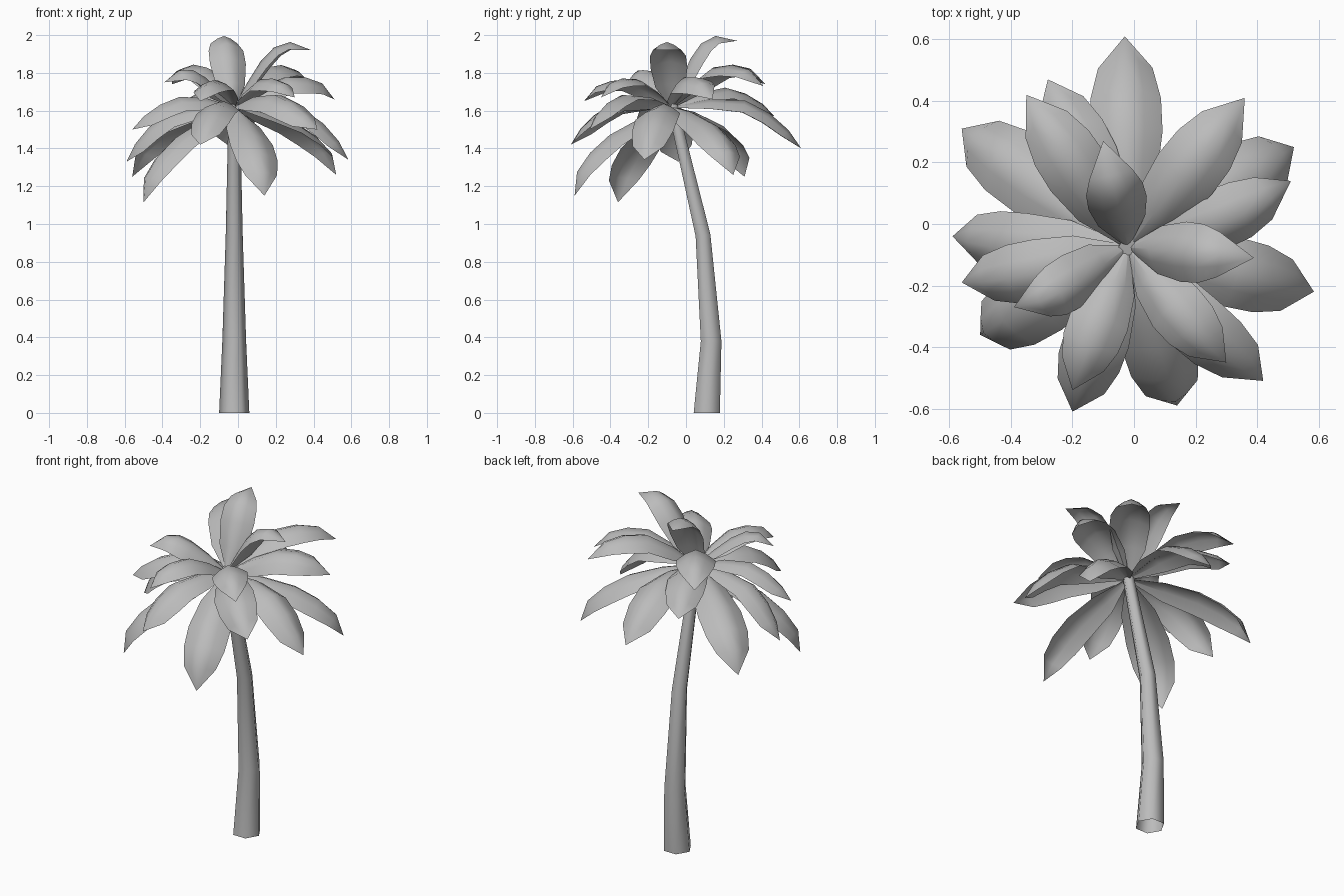
import bpy, bmesh, math
from mathutils import Matrix, Vector

cube = bpy.data.objects.get("Cube")
if cube:
    bpy.data.objects.remove(cube, do_unlink=True)

grey = bpy.data.materials.new("plain_grey")
grey.use_nodes = True
colour = (0.5, 0.5, 0.5, 1)
grey.diffuse_color = colour
grey.node_tree.nodes["Principled BSDF"].inputs["Base Color"].default_value = colour

CROWN = Vector((-0.02, -0.075, 1.62))


def finish(bm, name):
    """Turn a bmesh into a smooth shaded object."""
    mesh = bpy.data.meshes.new(name)
    bmesh.ops.recalc_face_normals(bm, faces=bm.faces)
    for f in bm.faces:
        f.smooth = len(f.verts) < 6
    bm.to_mesh(mesh)
    bm.free()
    mesh.materials.append(grey)
    obj = bpy.data.objects.new(name, mesh)
    bpy.context.collection.objects.link(obj)
    return obj


def make_trunk():
    """Six sided tapering trunk, open below, along a bent path of (y, z, radius, tilt)."""
    path = [(0.11, 0, 0.08, 0), (0.133, 0.38, 0.063, 0),
            (0.09, 0.94, 0.045, 0.15), (-0.075, 1.64, 0.03, 0.25)]
    bm = bmesh.new()
    rings = []
    for y, z, r, tilt in path:
        ring = []
        for i in range(6):
            a = math.tau * i / 6
            dy = r * math.sin(a)
            ring.append(bm.verts.new((CROWN.x + r * math.cos(a), y + dy, z + dy * tilt)))
        rings.append(ring)
    for low, high in zip(rings, rings[1:]):
        for i in range(6):
            j = (i + 1) % 6
            bm.faces.new((low[i], low[j], high[j], high[i]))
    bm.faces.new(rings[-1])
    return finish(bm, "trunk")


STATIONS = (0, 0.25, 0.5, 0.7, 0.87)
WIDTHS = (0.07, 0.8, 1, 0.97, 0.75)


def make_leaf(name, tip, arch, roll):
    """Leaf blade bowed away from the line crown to tip, folded along the midrib and rolled."""
    tip = Vector(tip)
    chord = tip - CROWN
    side = Vector((-chord.y, chord.x, 0)).normalized()
    side.rotate(Matrix.Rotation(math.radians(roll), 3, chord))
    bow = chord.cross(side)
    mids = [CROWN + chord * t + bow * h for t, h in zip(STATIONS, arch)] + [tip]
    width = 0.05 + 0.095 * chord.length
    bm = bmesh.new()
    rows = []
    for i, w in enumerate(WIDTHS):
        up = (mids[i + 1] - mids[max(i - 1, 0)]).normalized().cross(side)
        half = width * w
        rows.append([bm.verts.new(mids[i] + side * half * s - up * half * 0.55 * abs(s) ** 1.5)
                     for s in (-1, -0.5, 0, 0.5, 1)])
    for a, b in zip(rows, rows[1:]):
        for i in range(4):
            bm.faces.new((a[i], a[i + 1], b[i + 1], b[i]))
    end = bm.verts.new(tip)
    for i in range(4):
        bm.faces.new((rows[-1][i], rows[-1][i + 1], end))
    return finish(bm, name)


make_trunk()

# Each tier: bow of the midrib at every station, then leaf tips with their roll in degrees
tiers = {
    "top_leaf": ((0, 0.12, 0.22, 0.255, 0.2),
                 [(-0.10, 0.27, 1.97, 0), (0.39, -0.11, 1.92, 0), (-0.39, -0.27, 1.75, -15)]),
    "upper_leaf": ((0, 0.15, 0.25, 0.235, 0.165),
                   [(0.51, 0.14, 1.66, 18), (0.36, 0.41, 1.73, 0), (-0.35, 0.42, 1.74, 0),
                    (-0.20, -0.54, 1.65, 0), (0.30, -0.45, 1.67, 8)]),
    "middle_leaf": ((0, 0.14, 0.21, 0.175, 0.1),
                    [(-0.03, 0.61, 1.40, 0), (-0.28, 0.47, 1.57, 0), (-0.56, -0.19, 1.50, -12),
                     (-0.20, -0.61, 1.42, 0), (0.42, -0.51, 1.50, 18), (0.585, -0.22, 1.34, 0),
                     (-0.59, -0.04, 1.33, -14)]),
    "lower_leaf": ((0, 0.1, 0.16, 0.16, 0.12),
                   [(-0.56, 0.31, 1.25, 0), (0.52, 0.25, 1.26, 0), (-0.50, -0.36, 1.115, 0),
                    (0.14, -0.59, 1.15, 0)]),
}
for tier, (arch, leaves) in tiers.items():
    for n, (*tip, roll) in enumerate(leaves, 1):
        make_leaf(f"{tier}_{n}", tip, arch, roll)
